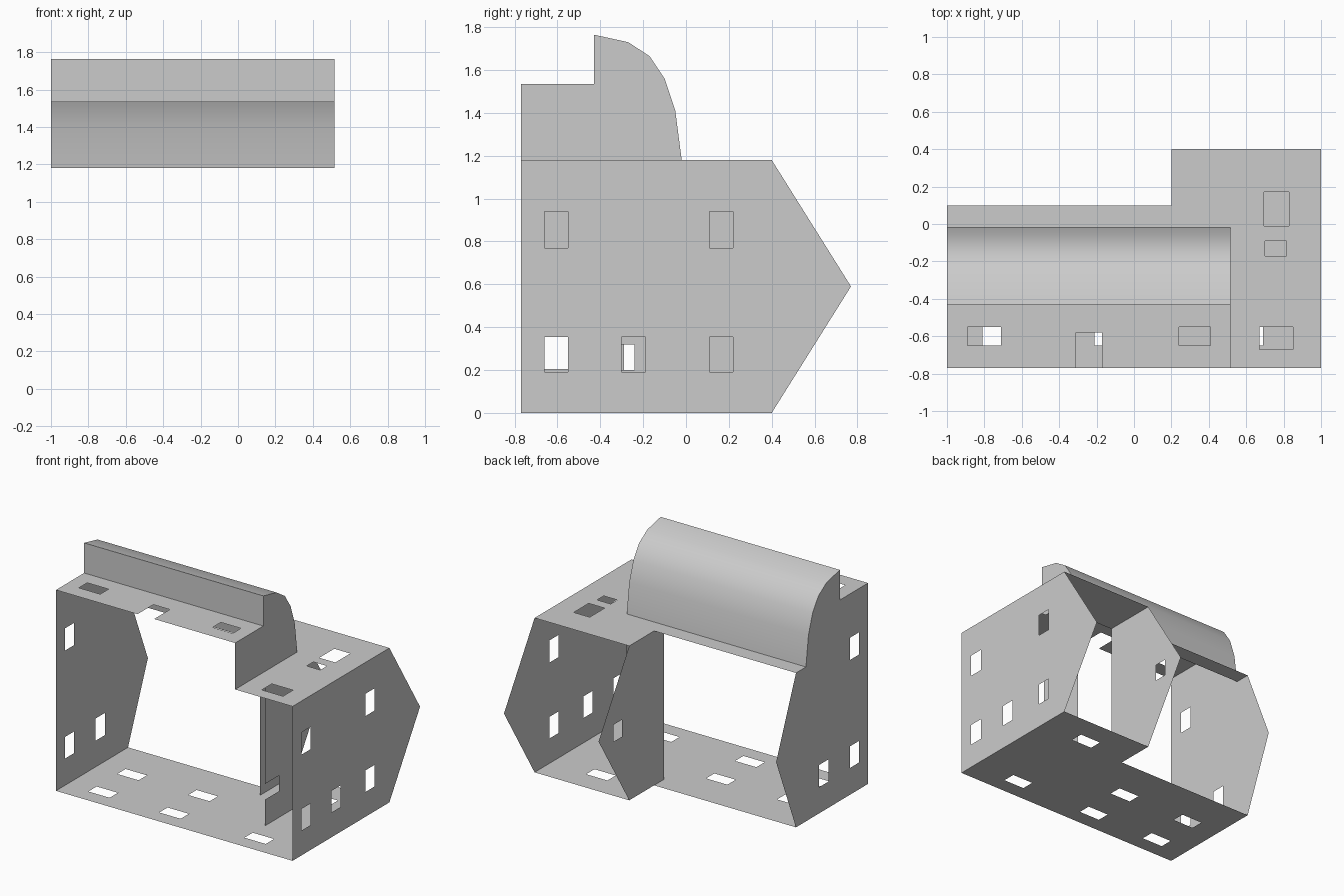
import bpy
import bmesh
from mathutils import Vector

cube = bpy.data.objects.get("Cube")
if cube:
    bpy.data.objects.remove(cube)

grey = bpy.data.materials.new("plain grey")
grey.use_nodes = True
grey.diffuse_color = (0.6, 0.6, 0.6, 1)
grey.node_tree.nodes["Principled BSDF"].inputs["Base Color"].default_value = (0.6, 0.6, 0.6, 1)


def finish(name, bm):
    mesh = bpy.data.meshes.new(name)
    bm.to_mesh(mesh)
    bm.free()
    mesh.materials.append(grey)
    obj = bpy.data.objects.new(name, mesh)
    bpy.context.collection.objects.link(obj)
    return obj


def rect(u0, u1, v0, v1):
    return [(u0, v0), (u1, v0), (u1, v1), (u0, v1)]


def panel(name, axis, at, outline, holes=(), side=1):
    """Flat sheet across one axis, with rectangular openings (u0, u1, v0, v1)."""
    bm = bmesh.new()
    normal = Vector((side, 0, 0)) if axis == "X" else Vector((0, 0, side))
    for loop in [outline] + [rect(*h) for h in holes]:
        verts = [bm.verts.new((at, u, v) if axis == "X" else (u, v, at)) for u, v in loop]
        for a, b in zip(verts, verts[1:] + verts[:1]):
            bm.edges.new((a, b))
    bmesh.ops.triangle_fill(bm, use_beauty=True, edges=bm.edges[:], normal=normal)
    for f in bm.faces:
        f.normal_update()
        if f.normal.dot(normal) < 0:
            f.normal_flip()
    return finish(name, bm)


def sweep(name, profile, x0, x1):
    """Sheet made by drawing a (y, z) profile along x."""
    bm = bmesh.new()
    rows = [[bm.verts.new((x, y, z)) for y, z in profile] for x in (x0, x1)]
    for i in range(len(profile) - 1):
        bm.faces.new((rows[0][i], rows[1][i], rows[1][i + 1], rows[0][i + 1]))
    bmesh.ops.recalc_face_normals(bm, faces=bm.faces[:])
    return finish(name, bm)


# Shared levels and the curved roof profile
FRONT, EAVE, APEX, LOFT = -0.77, 1.18, 0.59, 1.535
STEP = 0.515
CURVE = [(-0.02, EAVE), (-0.05, 1.41), (-0.1, 1.56),
         (-0.17, 1.665), (-0.27, 1.73), (-0.43, 1.765)]
LOFT_SIDE = CURVE + [(-0.43, LOFT), (FRONT, LOFT)]

# Floor, stepped back on one side
xs = [(-0.81, -0.63), (-0.21, -0.03), (0.51, 0.69)]
floor_holes = [(a, b, -0.65, -0.55) for a, b in xs]
floor_holes += [(a, b, -0.3, -0.2) for a, b in xs[:2]] + [(0.51, 0.69, 0.12, 0.22)]
panel("floor", "Z", 0,
      [(-1, FRONT), (1, FRONT), (1, 0.4), (0.2, 0.4), (0.2, 0.1), (-1, 0.1)],
      floor_holes, -1)

# Outer walls with pointed backs
low, high = (0.19, 0.355), (0.77, 0.94)
panel("left_wall", "X", 1,
      [(FRONT, 0), (0.4, 0), (0.77, APEX), (0.4, EAVE), (FRONT, EAVE)],
      [(-0.66, -0.55, *low), (-0.3, -0.19, *low), (0.11, 0.22, *low),
       (-0.66, -0.55, *high), (0.11, 0.22, *high)])
panel("right_wall", "X", -1,
      [(FRONT, 0), (0.1, 0), (0.34, APEX), (0.1, EAVE)] + LOFT_SIDE,
      [(-0.66, -0.55, 0.205, 0.37), (-0.29, -0.18, 0.2, 0.37),
       (-0.66, -0.55, 1.03, 1.2)], -1)

# Inner walls
panel("middle_wall", "X", 0.2,
      [(-0.02, 0), (0.4, 0), (0.77, APEX), (0.4, EAVE), (-0.02, EAVE)],
      [(0.49, 0.59, 0.52, 0.65)], -1)
panel("inner_wall", "X", STEP,
      [(-0.41, 0), (-0.02, 0), (-0.02, EAVE), (-0.41, EAVE),
       (-0.41, 0.32), (-0.24, 0.32), (-0.24, 0.2), (-0.41, 0.2)])

# Lower roof with its narrow strip behind the raised part
panel("lower_roof", "Z", EAVE,
      [(STEP, FRONT), (1, FRONT), (1, 0.4), (0.2, 0.4), (0.2, 0.1),
       (-1, 0.1), (-1, -0.02), (STEP, -0.02)],
      [(0.67, 0.85, -0.67, -0.55), (0.695, 0.83, -0.01, 0.17),
       (0.7, 0.815, -0.17, -0.09)])

# Raised roof: notched deck, riser, curved back and end wall
panel("upper_deck", "Z", LOFT,
      [(-1, FRONT), (-0.31, FRONT), (-0.31, -0.58), (-0.17, -0.58),
       (-0.17, FRONT), (STEP, FRONT), (STEP, -0.43), (-1, -0.43)],
      [(-0.89, -0.71, -0.65, -0.55), (0.24, 0.41, -0.65, -0.55)])
sweep("riser", [(-0.43, LOFT), (-0.43, 1.765)], -1, STEP)
curved = sweep("curved_roof", CURVE, -1, STEP)
for poly in curved.data.polygons:
    poly.use_smooth = True
panel("loft_end_wall", "X", STEP, [(FRONT, EAVE)] + LOFT_SIDE)
